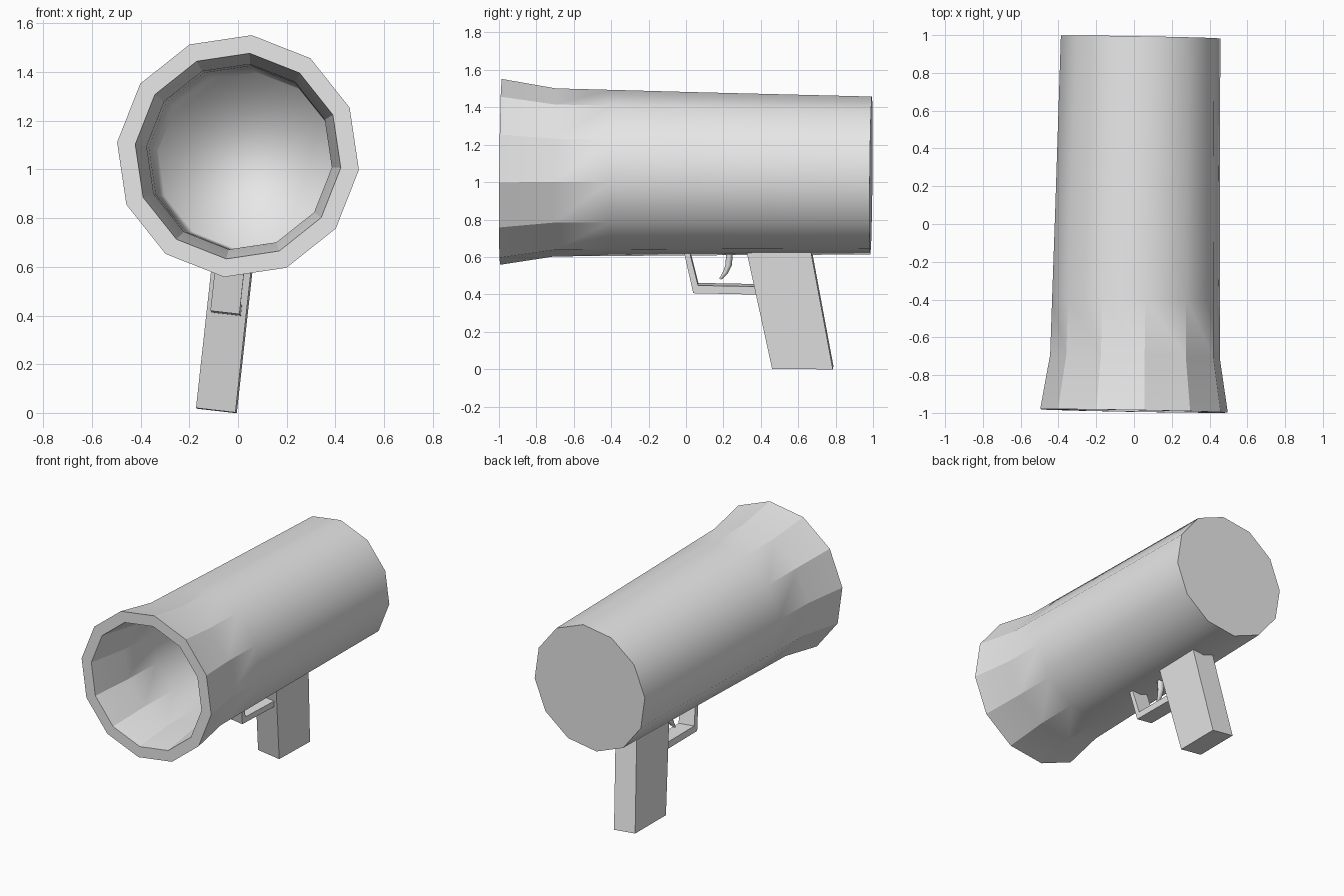
import bpy, bmesh, math
from mathutils import Matrix, Vector

cube = bpy.data.objects.get("Cube")
if cube:
    bpy.data.objects.remove(cube, do_unlink=True)

grey = bpy.data.materials.new("plain grey")
grey.use_nodes = True
grey.diffuse_color = (0.8, 0.8, 0.8, 1)
grey.node_tree.nodes["Principled BSDF"].inputs["Base Color"].default_value = (0.8, 0.8, 0.8, 1)

# Slight lean of the whole model about the barrel's centre
POSE = (Matrix.Translation((0.0175, 0, 1.045))
        @ Matrix.Rotation(-0.0177, 4, 'Z')
        @ Matrix.Rotation(-0.01, 4, 'X')
        @ Matrix.Rotation(math.radians(6.5), 4, 'Y'))


def finish(name, bm):
    bmesh.ops.recalc_face_normals(bm, faces=bm.faces)
    bm.transform(POSE)
    mesh = bpy.data.meshes.new(name)
    bm.to_mesh(mesh)
    bm.free()
    mesh.materials.append(grey)
    obj = bpy.data.objects.new(name, mesh)
    bpy.context.collection.objects.link(obj)
    return obj


def plate(name, outline, width):
    """Side outline of (y, z) points, extruded evenly across x."""
    bm = bmesh.new()
    face = bm.faces.new([bm.verts.new((-width / 2, y, z)) for y, z in outline])
    grown = bmesh.ops.extrude_face_region(bm, geom=[face])
    verts = [v for v in grown["geom"] if isinstance(v, bmesh.types.BMVert)]
    bmesh.ops.translate(bm, verts=verts, vec=(width, 0, 0))
    return finish(name, bm)


# Barrel: hollow twelve-sided tube, faceted at the flared mouth, smooth behind
SIDES = 12
outer = [(0.99, 0.425), (0.05, 0.439), (-0.4, 0.447), (-0.7, 0.452), (-0.99, 0.5)]
inner = [(-0.99, 0.425), (-0.7, 0.383), (-0.4, 0.379), (0.05, 0.375), (0.94, 0.365)]
bm = bmesh.new()
rings = []
for y, r in outer + inner:
    turns = [math.tau * i / SIDES for i in range(SIDES)]
    rings.append([bm.verts.new((r * math.sin(a), y, r * math.cos(a))) for a in turns])
for a, b in zip(rings, rings[1:]):
    for i in range(SIDES):
        j = (i + 1) % SIDES
        bm.faces.new((a[i], a[j], b[j], b[i]))
bm.faces.new(rings[0])
bm.faces.new(rings[-1])
for face in bm.faces:
    face.smooth = True
mouth_rings = (len(outer) - 1, len(outer))
for edge in bm.edges:
    ends = [v.co for v in edge.verts]
    across = abs(ends[0].y - ends[1].y) < 0.001
    at_mouth = max(p.y for p in ends) < -0.39
    at_back = min(p.y for p in ends) > 0.98
    at_rim = max(p.y for p in ends) < -0.98
    if at_back or at_rim or (at_mouth and not across):
        edge.smooth = False
finish("barrel", bm)

# Grip
plate("grip", [(0.325, -0.39), (0.69 - 0.02, -0.39), (0.795, -1.036), (0.47, -1.036)], 0.163)

# Trigger guard
plate("trigger_guard", [(-0.01, -0.4), (0.045, -0.636), (0.4, -0.64), (0.4, -0.597),
                        (0.07, -0.594), (0.02, -0.4)], 0.12)

# Trigger: curved tapered rod
path = [(0.235, -0.39, 1.0), (0.235, -0.44, 1.0), (0.232, -0.49, 0.95),
        (0.215, -0.53, 0.75), (0.188, -0.565, 0.35)]
bm = bmesh.new()
loops = []
for y, z, s in path:
    lean = Vector((0, 1, -0.6 if z < -0.5 else 0)).normalized()
    loops.append([bm.verts.new(Vector((0.024 * s * math.cos(a), y, z)) + lean * (0.018 * s * math.sin(a)))
                  for a in (math.tau * i / 8 for i in range(8))])
for a, b in zip(loops, loops[1:]):
    for i in range(8):
        j = (i + 1) % 8
        bm.faces.new((a[i], a[j], b[j], b[i])).smooth = True
bm.faces.new(loops[0])
bm.faces.new(loops[-1])
finish("trigger", bm)
